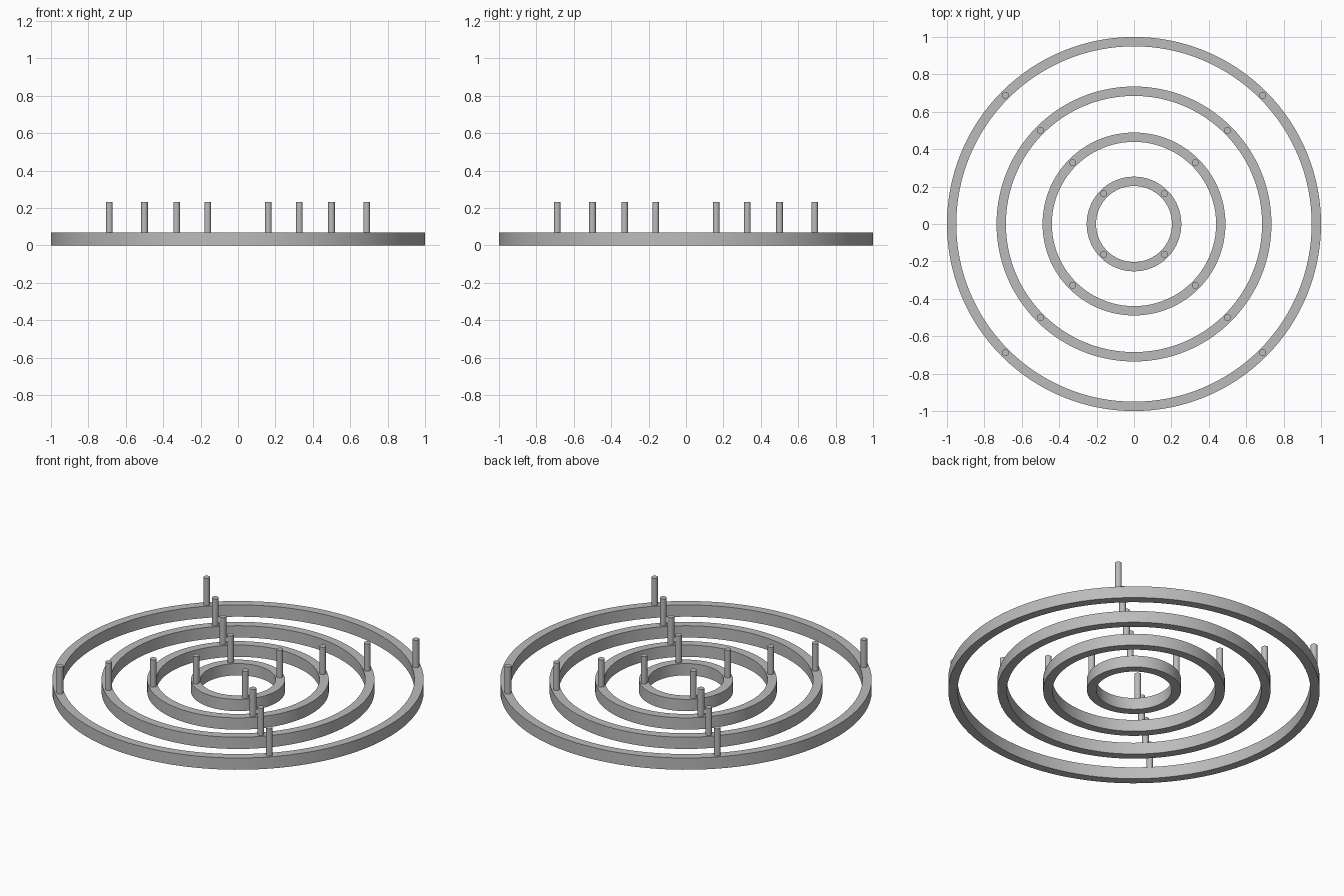
import bpy, bmesh
from math import cos, sin, pi

cube = bpy.data.objects.get("Cube")
if cube:
    bpy.data.objects.remove(cube, do_unlink=True)

grey = bpy.data.materials.new("plain grey")
grey.use_nodes = True
colour = (0.5, 0.5, 0.5, 1)
grey.diffuse_color = colour
grey.node_tree.nodes["Principled BSDF"].inputs["Base Color"].default_value = colour

RING_HEIGHT = 0.07
RING_WIDTH = 0.05
PEG_TOP = 0.232
PEG_RADIUS = 0.018


def finish(name, bm):
    bmesh.ops.recalc_face_normals(bm, faces=bm.faces)
    mesh = bpy.data.meshes.new(name)
    bm.to_mesh(mesh)
    bm.free()
    mesh.materials.append(grey)
    obj = bpy.data.objects.new(name, mesh)
    bpy.context.collection.objects.link(obj)
    bpy.ops.object.select_all(action='DESELECT')
    obj.select_set(True)
    bpy.context.view_layer.objects.active = obj
    bpy.ops.object.shade_smooth_by_angle()
    return obj


def ring(name, outer, sides=128):
    """Flat hoop with a rectangular section."""
    bm = bmesh.new()
    inner = outer - RING_WIDTH
    section = [(outer, 0), (outer, RING_HEIGHT), (inner, RING_HEIGHT), (inner, 0)]
    loops = []
    for i in range(sides):
        a = 2 * pi * i / sides
        loops.append([bm.verts.new((r * cos(a), r * sin(a), z)) for r, z in section])
    for i in range(sides):
        p, q = loops[i], loops[(i + 1) % sides]
        for j in range(4):
            k = (j + 1) % 4
            bm.faces.new((p[j], q[j], q[k], p[k]))
    return finish(name, bm)


def peg(name, x, y):
    """Thin upright pin standing on a ring."""
    bm = bmesh.new()
    bmesh.ops.create_cone(bm, cap_ends=True, segments=32, radius1=PEG_RADIUS,
                          radius2=PEG_RADIUS, depth=PEG_TOP - RING_HEIGHT)
    bmesh.ops.translate(bm, verts=bm.verts,
                        vec=(x, y, (PEG_TOP + RING_HEIGHT) / 2))
    return finish(name, bm)


# Each ring: name, outer radius, peg offset along x and y
rings = [("inner", 0.253, 0.162), ("second", 0.489, 0.328),
         ("third", 0.735, 0.5), ("outer", 1.0, 0.688)]
for label, radius, offset in rings:
    ring(label + "_ring", radius)
    for sx, side in ((1, "left"), (-1, "right")):
        for sy, end in ((-1, "front"), (1, "back")):
            peg(f"{label}_peg_{end}_{side}", sx * offset, sy * offset)
